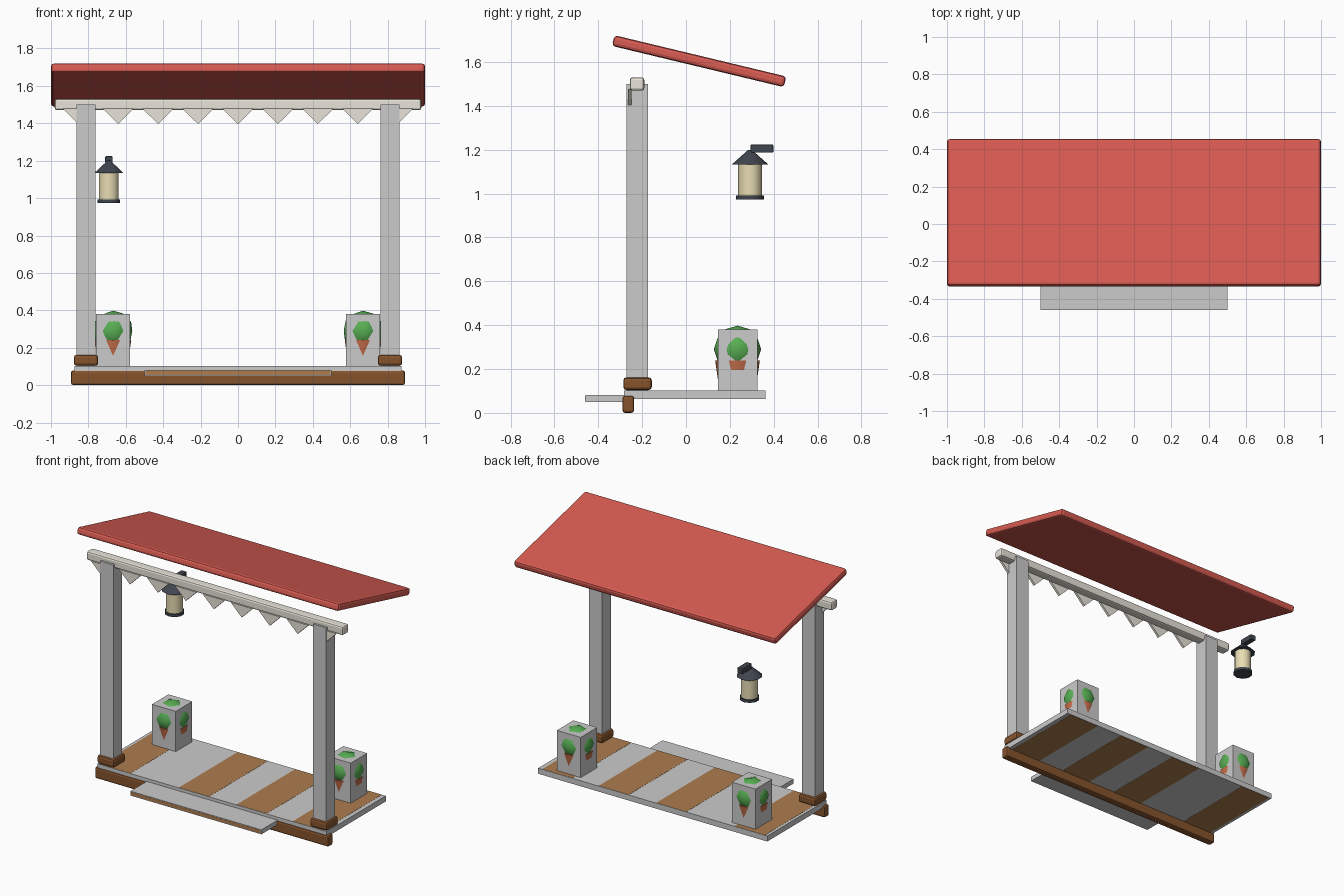
import bpy, bmesh, math
from mathutils import Matrix

if "Cube" in bpy.data.objects:
    bpy.data.objects.remove(bpy.data.objects["Cube"])


def mat(name, r, g, b):
    """Material from 0-255 screen colour, converted to linear."""
    m = bpy.data.materials.new(name)
    m.diffuse_color = [*((c / 255) ** 2.2 for c in (r, g, b)), 1]
    m.use_nodes = True
    m.node_tree.nodes["Principled BSDF"].inputs["Base Color"].default_value = m.diffuse_color
    return m


RED = mat("roof_red", 215, 92, 83)
DARK_WOOD = mat("dark_wood", 132, 84, 48)
WOOD = mat("plank_wood", 172, 124, 80)
CREAM = mat("cream_paint", 232, 227, 216)
METAL = mat("dark_metal", 66, 71, 80)
GLASS = mat("lantern_glow", 232, 220, 178)
CLAY = mat("terracotta", 196, 110, 76)
LEAF = mat("leaf_green", 88, 172, 84)


def finish(name, bm, material=None, smooth=None):
    bmesh.ops.recalc_face_normals(bm, faces=bm.faces)
    mesh = bpy.data.meshes.new(name)
    bm.to_mesh(mesh)
    bm.free()
    ob = bpy.data.objects.new(name, mesh)
    bpy.context.collection.objects.link(ob)
    if material:
        mesh.materials.append(material)
    if smooth:
        bpy.ops.object.select_all(action='DESELECT')
        bpy.context.view_layer.objects.active = ob
        ob.select_set(True)
        bpy.ops.object.shade_smooth_by_angle(angle=math.radians(smooth))
    return ob


def box(name, x, y, z, material=None, bevel=0):
    """Box from (min, max) pairs on each axis, with optional bevel."""
    bm = bmesh.new()
    size = [b - a for a, b in (x, y, z)]
    bmesh.ops.create_cube(bm, size=1, matrix=Matrix.Diagonal((*size, 1)))
    ob = finish(name, bm, material)
    ob.location = [(a + b) / 2 for a, b in (x, y, z)]
    if bevel:
        mod = ob.modifiers.new("bevel", 'BEVEL')
        mod.width = bevel
        mod.segments = 2
    return ob


def cone(name, x, y, z0, z1, r0, r1, material, sides=10):
    bm = bmesh.new()
    bmesh.ops.create_cone(bm, cap_ends=True, segments=sides, radius1=r0,
                          radius2=r1, depth=z1 - z0)
    ob = finish(name, bm, material, 42)
    ob.location = (x, y, (z0 + z1) / 2)
    return ob


# Sloping roof slab, high at the front
roof = box("roof", (-1, 1), (-0.343, 0.463), (1.579, 1.629), RED, 0.015)
roof.rotation_euler.x = -math.radians(13.5)

# Front beam and sill
box("top_beam", (-0.98, 0.98), (-0.256, -0.19), (1.47, 1.53), CREAM, 0.012)
box("front_sill", (-0.893, 0.893), (-0.29, -0.237), (0, 0.078), DARK_WOOD, 0.012)

# Row of pennants along the beam
for i in range(9):
    cx = (i - 4) * 0.2135
    bm = bmesh.new()
    face = bm.faces.new([bm.verts.new((cx + dx, -0.265, z)) for dx, z in
                         ((-0.083, 1.478), (0, 1.396), (0.083, 1.478))])
    out = bmesh.ops.extrude_face_region(bm, geom=[face])
    bmesh.ops.translate(bm, vec=(0, 0.016, 0), verts=[
        v for v in out["geom"] if isinstance(v, bmesh.types.BMVert)])
    finish(f"pennant_{i + 1}", bm, CREAM)

# Deck slab with wooden boards set into it
box("deck", (-0.875, 0.875), (-0.283, 0.363), (0.064, 0.102))
for i, cx in enumerate((-0.74, -0.14, 0.3, 0.73)):
    box(f"deck_board_{i + 1}", (cx - 0.115, cx + 0.115), (-0.28, 0.36),
        (0.063, 0.103), WOOD)

# Front step with a wooden nosing
box("step", (-0.5, 0.5), (-0.459, -0.283), (0.05, 0.081))
box("step_nosing", (-0.495, 0.495), (-0.46, -0.45), (0.055, 0.077), WOOD)

for side, s in (("left", -1), ("right", 1)):
    # Posts and their footings
    px = s * 0.813
    box(f"{side}_post", (px - 0.05, px + 0.05), (-0.271, -0.173), (0.1, 1.5))
    box(f"{side}_post_base", (px - 0.065, px + 0.065), (-0.286, -0.156),
        (0.104, 0.162), DARK_WOOD, 0.014)

    # Planter block with the pot and foliage pushing through its sides
    bx, by = s * 0.668, 0.235
    box(f"{side}_planter", (bx - 0.091, bx + 0.091), (by - 0.09, by + 0.09),
        (0.1, 0.38))
    cone(f"{side}_pot", bx, by, 0.101, 0.24, 0.082, 0.102, CLAY)
    bm = bmesh.new()
    bmesh.ops.create_icosphere(bm, subdivisions=2, radius=0.108)
    plant = finish(f"{side}_foliage", bm, LEAF, 60)
    plant.location = (bx, by, 0.29)

# Hanging lantern with its bracket
lx, ly = -0.69, 0.292
cone("lantern_base", lx, ly, 0.973, 0.992, 0.063, 0.063, METAL)
cone("lantern_glass", lx, ly, 0.99, 1.138, 0.055, 0.055, GLASS)
cone("lantern_cap", lx, ly, 1.134, 1.2, 0.082, 0.008, METAL)
box("lantern_bracket", (lx - 0.02, lx + 0.02), (0.295, 0.398),
    (1.187, 1.224), METAL, 0.004)
